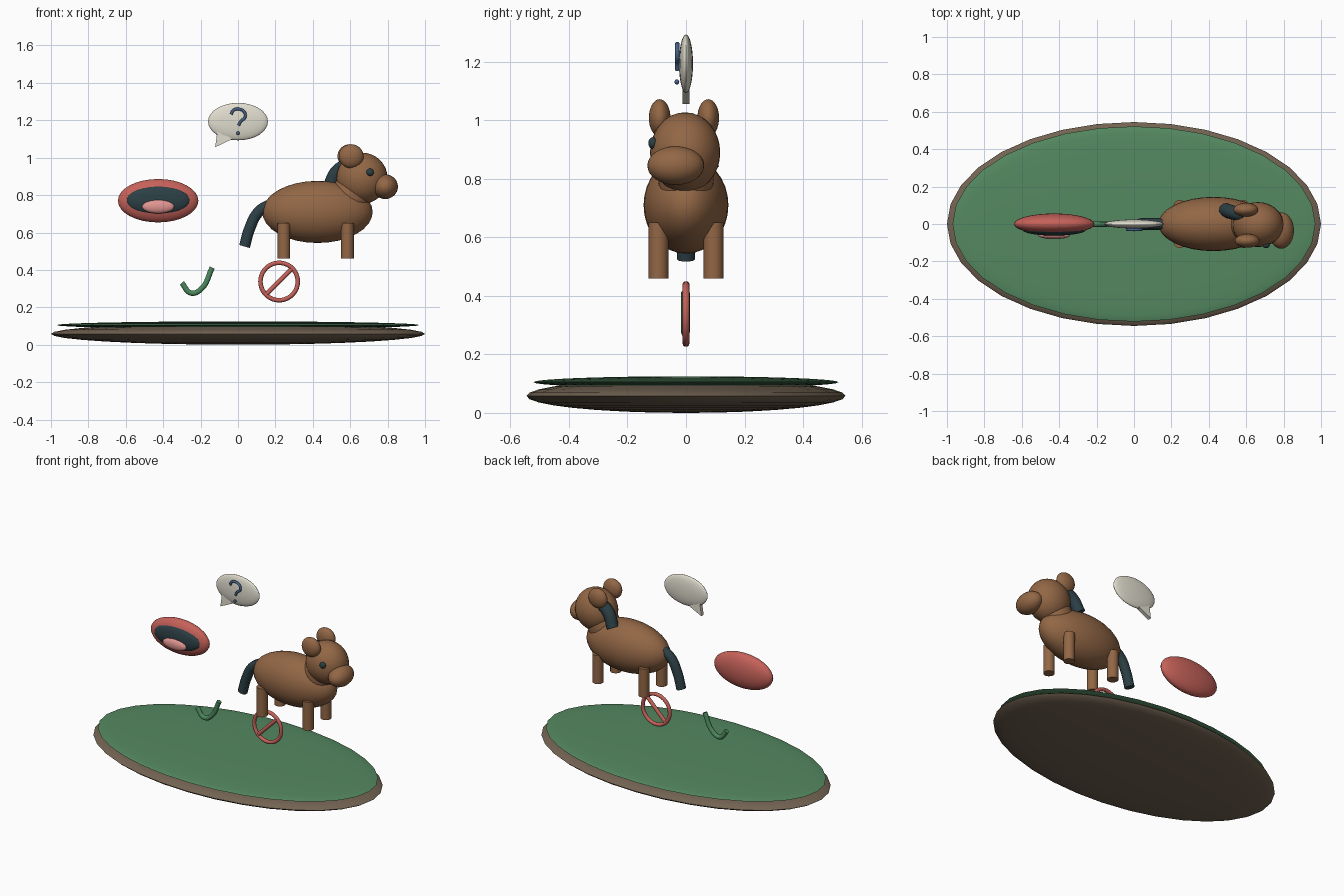
import bpy, bmesh, math
from mathutils import Vector

if "Cube" in bpy.data.objects:
    bpy.data.objects.remove(bpy.data.objects["Cube"])


def material(name, rgb):
    m = bpy.data.materials.new(name)
    m.diffuse_color = (*rgb, 1)
    m.use_nodes = True
    m.node_tree.nodes["Principled BSDF"].inputs["Base Color"].default_value = m.diffuse_color
    return m


EARTH = material("earth", (0.17, 0.125, 0.085))
GRASS = material("grass", (0.09, 0.25, 0.12))
BROWN = material("brown", (0.29, 0.135, 0.06))
DARK = material("dark", (0.025, 0.05, 0.06))
RED = material("red", (0.56, 0.12, 0.10))
PINK = material("pink", (0.75, 0.30, 0.28))
CREAM = material("cream", (0.75, 0.72, 0.62))
BLUE = material("blue", (0.06, 0.12, 0.24))
GREEN = material("green", (0.07, 0.25, 0.11))


def finish(name, mat):
    ob = bpy.context.object
    ob.name = name
    ob.data.materials.append(mat)
    bpy.ops.object.shade_smooth_by_angle(angle=math.radians(40))
    return ob


def ball(name, mat, loc, radii, rot=(0, 0, 0)):
    bpy.ops.mesh.primitive_uv_sphere_add(segments=32, ring_count=16, radius=1, location=loc)
    bpy.context.object.scale = radii
    bpy.context.object.rotation_euler = rot
    bpy.ops.object.transform_apply(location=False)
    return finish(name, mat)


def rod(name, mat, a, b, r):
    a, b = Vector(a), Vector(b)
    d = b - a
    bpy.ops.mesh.primitive_cylinder_add(vertices=24, radius=r, depth=d.length, location=(a + b) / 2)
    bpy.context.object.rotation_euler = d.to_track_quat('Z', 'Y').to_euler()
    return finish(name, mat)


def tube(name, mat, pts, r):
    cu = bpy.data.curves.new(name, 'CURVE')
    cu.dimensions = '3D'
    cu.bevel_depth, cu.bevel_resolution = r, 3
    cu.resolution_u, cu.use_fill_caps = 6, True
    sp = cu.splines.new('BEZIER')
    sp.bezier_points.add(len(pts) - 1)
    for bp, p in zip(sp.bezier_points, pts):
        bp.co = p
        bp.handle_left_type = bp.handle_right_type = 'AUTO'
    ob = bpy.data.objects.new(name, cu)
    bpy.context.collection.objects.link(ob)
    bpy.ops.object.select_all(action='DESELECT')
    ob.select_set(True)
    bpy.context.view_layer.objects.active = ob
    bpy.ops.object.convert(target='MESH')
    return finish(name, mat)


# ground disc
ball("earth_base", EARTH, (0, 0, 0.058), (1.0, 0.545, 0.058))
ball("grass_top", GRASS, (0, 0, 0.105), (0.97, 0.522, 0.02))

# animal
ball("body", BROWN, (0.425, 0, 0.71), (0.295, 0.145, 0.166))
ball("neck", BROWN, (0.605, 0, 0.80), (0.105, 0.095, 0.15), (0, 0.3, 0))
ball("head", BROWN, (0.663, -0.003, 0.89), (0.137, 0.12, 0.137))
ball("muzzle", BROWN, (0.787, -0.035, 0.845), (0.068, 0.097, 0.066))
ball("ear_near", BROWN, (0.605, -0.09, 1.008), (0.066, 0.037, 0.064))
ball("ear_far", BROWN, (0.598, 0.076, 1.008), (0.066, 0.037, 0.064))
ball("eye", DARK, (0.706, -0.113, 0.922), (0.02, 0.016, 0.02))
for xn, x in (("back", 0.245), ("front", 0.585)):
    for yn, y in (("near", -0.094), ("far", 0.094)):
        rod(f"{xn}_leg_{yn}", BROWN, (x, y, 0.46), (x, y, 0.65), 0.034)
tube("mane", DARK, [(0.60, 0.05, 0.965), (0.535, 0.06, 0.93), (0.488, 0.075, 0.84)], 0.038)
tube("tail", DARK, [(0.19, 0, 0.76), (0.11, 0, 0.71), (0.062, 0, 0.62), (0.035, 0, 0.525)], 0.031)

# open mouth
ball("lips", RED, (-0.427, 0, 0.77), (0.215, 0.056, 0.116))
ball("mouth_opening", DARK, (-0.427, -0.032, 0.772), (0.169, 0.03, 0.078))
ball("tongue", PINK, (-0.427, -0.06, 0.738), (0.086, 0.021, 0.036))

# speech bubble with pointer
ball("bubble", CREAM, (0, 0, 1.193), (0.16, 0.024, 0.1))
bm = bmesh.new()
tri = [(-0.11, 1.145), (-0.03, 1.10), (-0.122, 1.056)]
face = bm.faces.new([bm.verts.new((x, -0.012, z)) for x, z in tri])
ext = bmesh.ops.extrude_face_region(bm, geom=[face])
bmesh.ops.translate(bm, vec=(0, 0.024, 0),
                    verts=[g for g in ext["geom"] if isinstance(g, bmesh.types.BMVert)])
bmesh.ops.recalc_face_normals(bm, faces=bm.faces[:])
me = bpy.data.meshes.new("bubble_pointer")
bm.to_mesh(me)
bm.free()
me.materials.append(CREAM)
bpy.context.collection.objects.link(bpy.data.objects.new("bubble_pointer", me))

# hooked sign and dot on the bubble
hook = [(-0.036, 1.232), (-0.025, 1.253), (0.003, 1.26), (0.033, 1.245),
        (0.037, 1.215), (0.015, 1.195), (0.003, 1.172)]
tube("bubble_hook", BLUE, [(x, -0.03, z) for x, z in hook], 0.008)
ball("bubble_dot", BLUE, (0, -0.031, 1.131), (0.009, 0.008, 0.009))

# tick sign
tick = [(-0.30, 0.33), (-0.25, 0.276), (-0.195, 0.30), (-0.138, 0.412)]
tube("tick", GREEN, [(x, -0.002, z) for x, z in tick], 0.015)

# ring with slash
bpy.ops.mesh.primitive_torus_add(major_segments=40, minor_segments=12, major_radius=0.1,
                                 minor_radius=0.012, location=(0.22, 0, 0.338),
                                 rotation=(math.pi / 2, 0, 0))
finish("stop_ring", RED)
rod("stop_slash", RED, (0.149, 0, 0.267), (0.291, 0, 0.409), 0.012)
